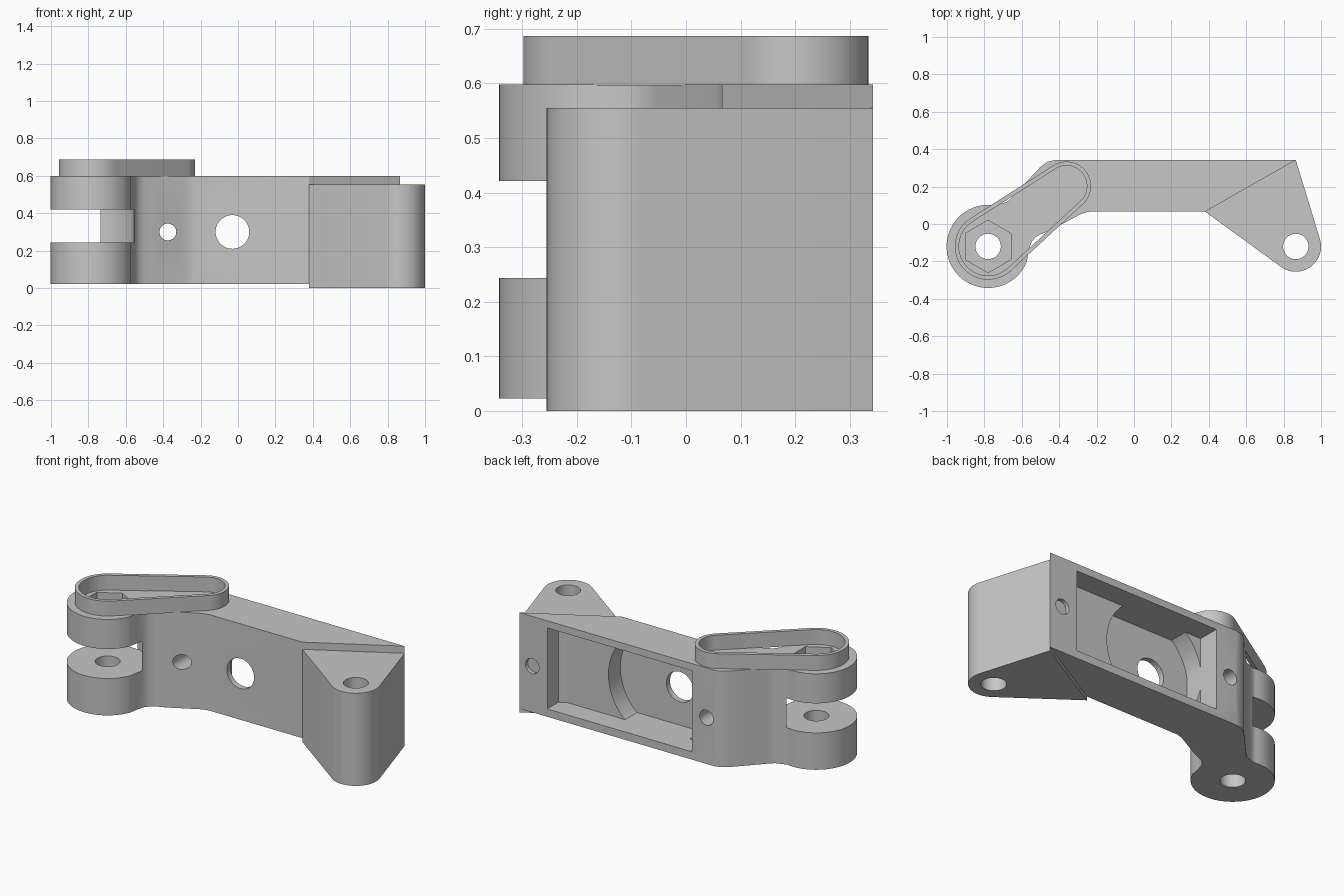
import bpy
import bmesh
from math import sin, cos, radians
from mathutils import Vector
from mathutils.geometry import convex_hull_2d

cube = bpy.data.objects.get("Cube")
if cube:
    bpy.data.objects.remove(cube, do_unlink=True)

GREY = (0.57, 0.57, 0.57, 1)
grey = bpy.data.materials.new("plain_grey")
grey.use_nodes = True
grey.diffuse_color = GREY
grey.node_tree.nodes["Principled BSDF"].inputs["Base Color"].default_value = GREY

PIVOT = (-0.78, -0.12)
EAR = (0.865, -0.12)
BACK = 0.342


def arc(center, r, start=0, end=360, n=64):
    steps = n if end - start >= 360 else n + 1
    angles = [radians(start + (end - start) * i / n) for i in range(steps)]
    return [(center[0] + r * cos(a), center[1] + r * sin(a)) for a in angles]


def hull(points):
    return [points[i] for i in convex_hull_2d([Vector(p) for p in points])]


def prism(name, outline, low, high, along_y=False):
    """Extrude an (x, y) outline along z, or an (x, z) outline along y."""
    def place(a, b, c):
        return (a, c, b) if along_y else (a, b, c)

    bm = bmesh.new()
    face = bm.faces.new([bm.verts.new(place(a, b, low)) for a, b in outline])
    top = bmesh.ops.extrude_face_region(bm, geom=[face])["geom"]
    bmesh.ops.translate(bm, vec=place(0, 0, high - low),
                        verts=[v for v in top if isinstance(v, bmesh.types.BMVert)])
    bm.normal_update()
    bmesh.ops.recalc_face_normals(bm, faces=bm.faces)
    if bm.calc_volume(signed=True) < 0:
        bmesh.ops.reverse_faces(bm, faces=bm.faces)
    mesh = bpy.data.meshes.new(name)
    bm.to_mesh(mesh)
    bm.free()
    mesh.materials.append(grey)
    obj = bpy.data.objects.new(name, mesh)
    bpy.context.collection.objects.link(obj)
    return obj


def cut(obj, *cutters):
    """Subtract each cutter and remove it afterwards."""
    for cutter in cutters:
        mod = obj.modifiers.new("cut", "BOOLEAN")
        mod.operation = "DIFFERENCE"
        mod.solver = "EXACT"
        mod.object = cutter
        bpy.context.view_layer.update()
        result = obj.evaluated_get(bpy.context.evaluated_depsgraph_get())
        mesh = bpy.data.meshes.new_from_object(result)
        obj.modifiers.clear()
        obj.data = mesh
        bpy.data.objects.remove(cutter, do_unlink=True)


# Main body with round fork end and cranked neck
neck_front = [(-0.565, -0.15), (-0.55, -0.1), (-0.53, -0.073), (-0.5, -0.055),
              (-0.45, -0.035), (-0.28, 0.055), (-0.24, 0.066)]
neck_back = [(-0.42, BACK), (-0.46, 0.334), (-0.5, 0.305), (-0.58, 0.22),
             (-0.645, 0.15), (-0.675, 0.12), (-0.725, 0.104)]
outline = arc(PIVOT, 0.222, 80, 339) + neck_front + [(0.38, 0.066), (0.865, BACK)] + neck_back
body = prism("body", outline, 0.023, 0.598)

# Fork slot, pivot hole and hexagonal nut pocket
cut(body,
    prism("slot", arc(PIVOT, 0.225), 0.244, 0.421),
    prism("pivot_hole", arc(PIVOT, 0.068, n=40), -0.1, 0.8),
    prism("nut_pocket", arc(PIVOT, 0.14, 30, 390, 6), 0.52, 0.8))

# Rectangular pocket in the back with a round well, front hole and screw holes
pocket = [(-0.28, 0.07), (0.68, 0.07), (0.68, 0.555), (-0.28, 0.555)]
well = [(max(x, -0.28), min(max(z, 0.07), 0.555))
        for x, z in arc((0.04, 0.3125), 0.325, n=96)]
cut(body,
    prism("back_pocket", pocket, 0.213, 0.5, True),
    prism("well", well, 0.1, 0.3, True),
    prism("front_hole", arc((-0.03, 0.3), 0.09, n=48), -0.2, 0.25, True),
    prism("screw_hole_right", arc((-0.375, 0.3), 0.045, n=32), -0.3, 0.5, True),
    prism("screw_hole_left", arc((0.78, 0.3), 0.045, n=32), 0.32, 0.5, True))

# Triangular ear with vertical hole
ear = prism("ear", hull([(0.38, 0.066), (0.865, BACK)] + arc(EAR, 0.135)), 0, 0.555)
cut(ear, prism("ear_hole", arc(EAR, 0.068, n=40), -0.1, 0.8))


# Tapered raised rim on top
def rim_outline(inset):
    return hull(arc(PIVOT, 0.178 - inset) + arc((-0.361, 0.203), 0.131 - inset))


rim = prism("rim", rim_outline(0), 0.596, 0.687)
cut(rim, prism("rim_inside", rim_outline(0.022), 0.5, 0.8))

bpy.ops.object.select_all(action="DESELECT")
for obj in (body, ear, rim):
    obj.select_set(True)
bpy.context.view_layer.objects.active = body
bpy.ops.object.shade_smooth_by_angle(angle=radians(28))
